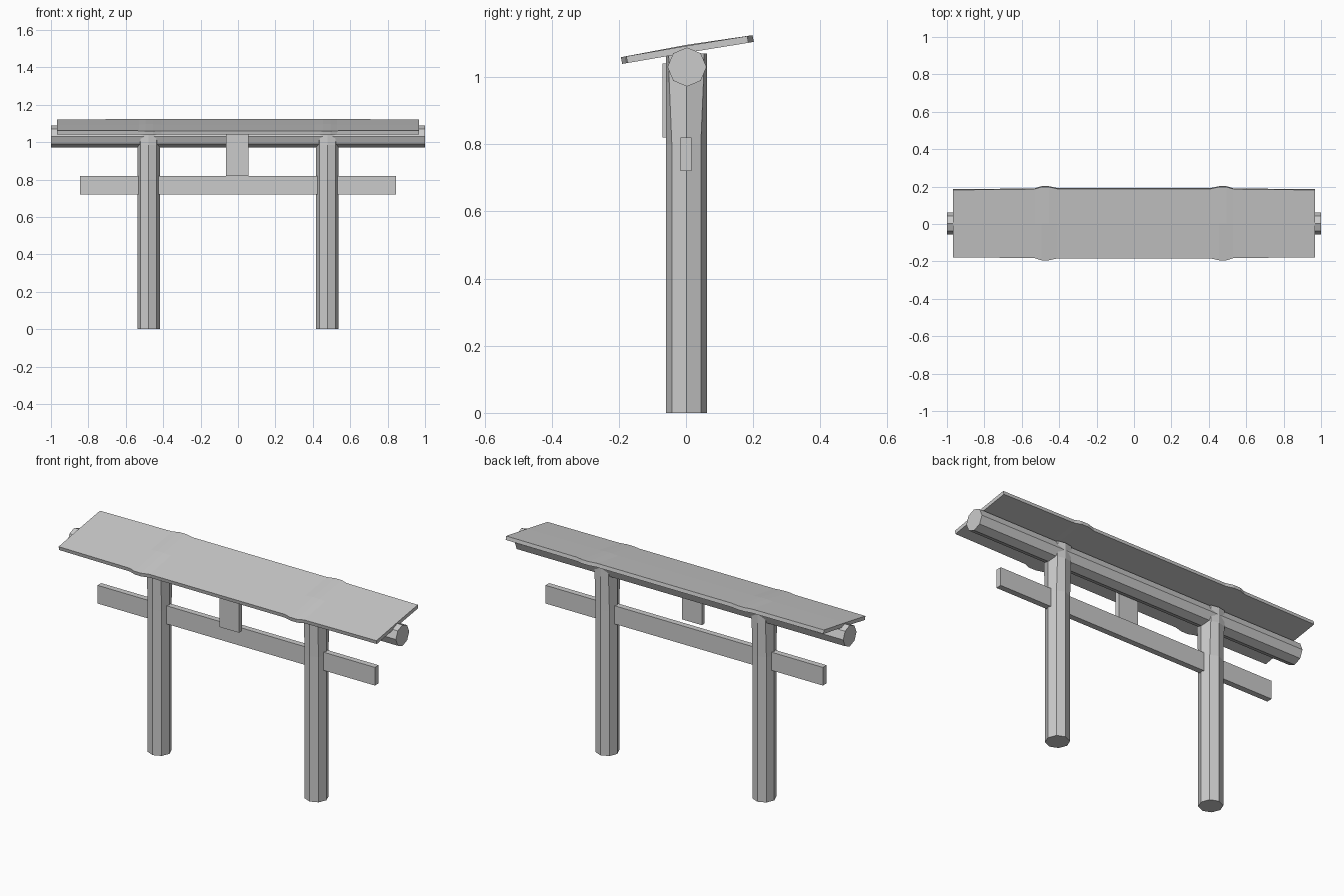
import bpy, bmesh, math

if "Cube" in bpy.data.objects:
    bpy.data.objects.remove(bpy.data.objects["Cube"])


def make(name, verts, faces):
    me = bpy.data.meshes.new(name)
    me.from_pydata(verts, [], faces)
    bm = bmesh.new()
    bm.from_mesh(me)
    bmesh.ops.recalc_face_normals(bm, faces=bm.faces)
    bm.to_mesh(me)
    bm.free()
    ob = bpy.data.objects.new(name, me)
    bpy.context.collection.objects.link(ob)
    return ob


def loft(name, rings):
    # closed skin through equal-sized rings, with end caps
    n = len(rings[0])
    verts = [p for r in rings for p in r]
    faces = [(k * n + i, k * n + (i + 1) % n, (k + 1) * n + (i + 1) % n, (k + 1) * n + i)
             for k in range(len(rings) - 1) for i in range(n)]
    faces += [tuple(range(n)), tuple(range(len(verts) - n, len(verts)))]
    return make(name, verts, faces)


def box(name, x0, x1, y0, y1, z0, z1):
    ring = lambda z: [(x0, y0, z), (x1, y0, z), (x1, y1, z), (x0, y1, z)]
    return loft(name, [ring(z0), ring(z1)])


OCT = [(math.cos(i * math.pi / 4), math.sin(i * math.pi / 4)) for i in range(8)]
PX = 0.478

# octagonal pillars, slightly squared off towards the top
for side, sx in (("left", -1), ("right", 1)):
    rings = []
    for z, diag in ((0, 1), (0.8, 1), (0.985, 1.18), (1.07, 1.22)):
        rings.append([(sx * PX + 0.06 * c, 0.001 + 0.061 * s * (diag if i % 2 else 1), z)
                      for i, (c, s) in enumerate(OCT)])
    loft(side + "_pillar", rings)

# round top beam with eight sides
loft("top_beam", [[(x, 0.003 + 0.058 * c, 1.03 + 0.058 * s) for c, s in OCT]
                  for x in (-1, 1)])

# lower crossbar and hanging plaque
box("lower_crossbar", -0.845, 0.845, -0.016, 0.016, 0.72, 0.82)
box("plaque", -0.064, 0.056, -0.07, -0.046, 0.82, 1.04)

# tilted roof board, edges swelling over the pillars
half = [(0.968, 0.180), (0.56, 0.184), (0.53, 0.185), (0.495, 0.196),
        (0.455, 0.196), (0.41, 0.186)]
stations = [(-x, h) for x, h in half] + [(x, h) for x, h in reversed(half)]
slope = math.tan(math.radians(9.5))
rings = []
for x, h in stations:
    lift = 0.004 if h > 0.19 else 0.001
    top = [(x, y + 0.002, 1.092 + y * slope + (lift if y == 0 else 0)) for y in (-h, 0, h)]
    low = [(x, y + 0.004, z - 0.02) for _, y, z in reversed(top)]
    rings.append(top + low)
loft("roof_board", rings)
